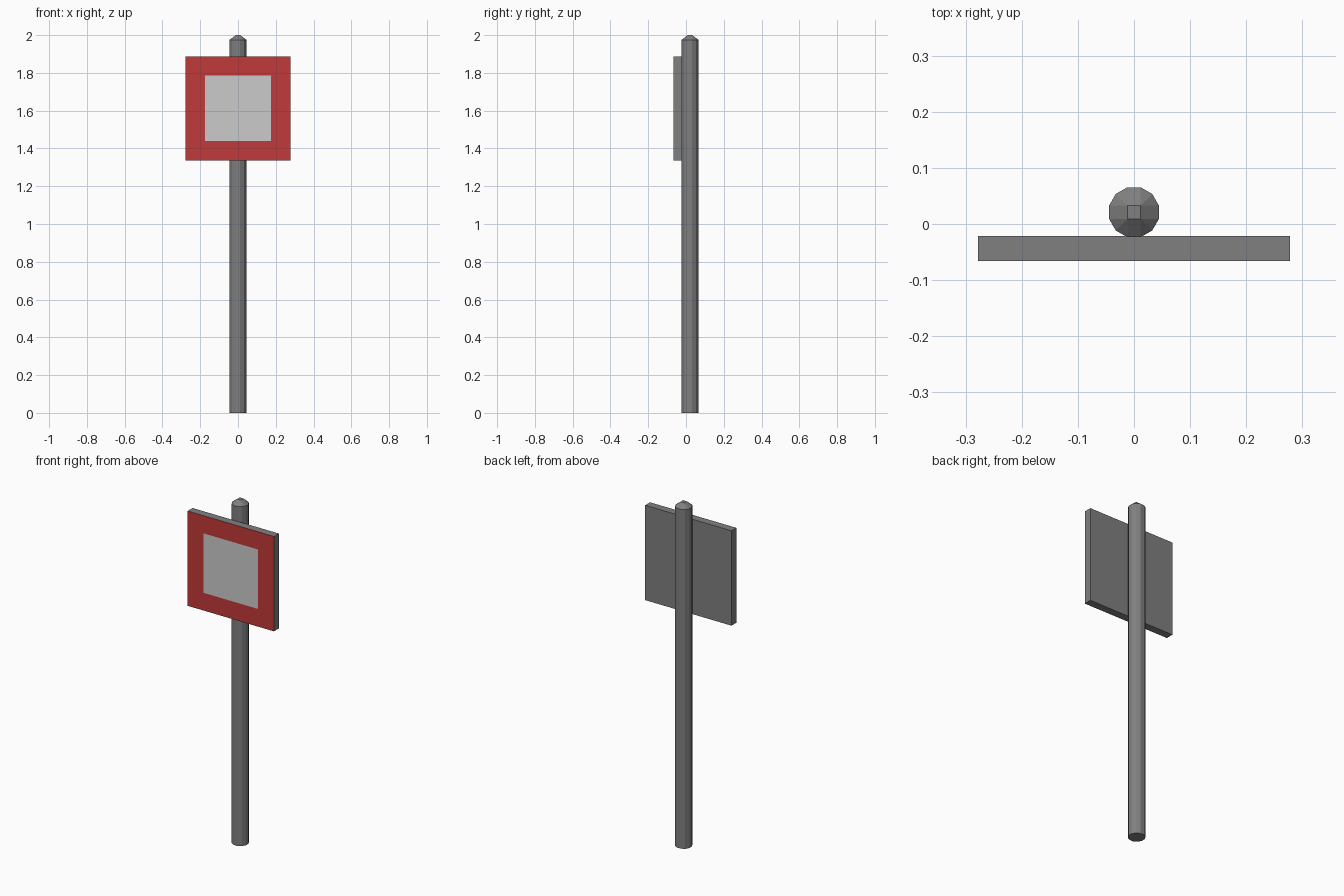
import bpy, bmesh, math
from mathutils import Matrix

if "Cube" in bpy.data.objects:
    bpy.data.objects.remove(bpy.data.objects["Cube"])


def material(name, r, g, b):
    m = bpy.data.materials.new(name)
    m.diffuse_color = (r, g, b, 1)
    m.use_nodes = True
    m.node_tree.nodes["Principled BSDF"].inputs["Base Color"].default_value = m.diffuse_color
    return m


grey = material("grey_metal", 0.216, 0.216, 0.216)
red = material("red_border", 0.527, 0.041, 0.041)
light = material("light_panel", 0.8, 0.8, 0.8)


def add_object(name, bm, mats):
    bmesh.ops.recalc_face_normals(bm, faces=bm.faces)
    mesh = bpy.data.meshes.new(name)
    bm.to_mesh(mesh)
    bm.free()
    for m in mats:
        mesh.materials.append(m)
    obj = bpy.data.objects.new(name, mesh)
    bpy.context.collection.objects.link(obj)
    return obj


# Twelve-sided post whose tip closes to a small square
SIDES, RADIUS, POST_Y, TIP = 12, 0.046, 0.021, 0.012
bm = bmesh.new()


def ring(z):
    angles = [math.radians(15 + 30 * i) for i in range(SIDES)]
    return [bm.verts.new((RADIUS * math.cos(a), POST_Y + RADIUS * math.sin(a), z))
            for a in angles]


base, shoulder = ring(0), ring(1.975)
tip = [bm.verts.new((sx * TIP, POST_Y + sy * TIP, 2.0))
       for sx, sy in ((1, 1), (-1, 1), (-1, -1), (1, -1))]
bm.faces.new(base)
bm.faces.new(tip)
for i in range(SIDES):
    j = (i + 1) % SIDES
    bm.faces.new((base[i], base[j], shoulder[j], shoulder[i]))
    # three shoulder points share each tip corner
    a, b = tip[i // 3], tip[j // 3]
    corners = [shoulder[i], shoulder[j], b] + ([a] if a != b else [])
    bm.faces.new(corners)
add_object("post", bm, [grey])

# Square sign board with an inset front panel
bm = bmesh.new()
bmesh.ops.create_cube(bm, size=1, matrix=Matrix.Translation((0, -0.0435, 1.612))
                      @ Matrix.Diagonal((0.556, 0.045, 0.552, 1)))
front = min(bm.faces, key=lambda f: f.calc_center_median().y)
border = bmesh.ops.inset_region(bm, faces=[front], thickness=0.103,
                                use_even_offset=True)["faces"]
for f in border:
    f.material_index = 1
front.material_index = 2
add_object("sign_board", bm, [grey, red, light])
